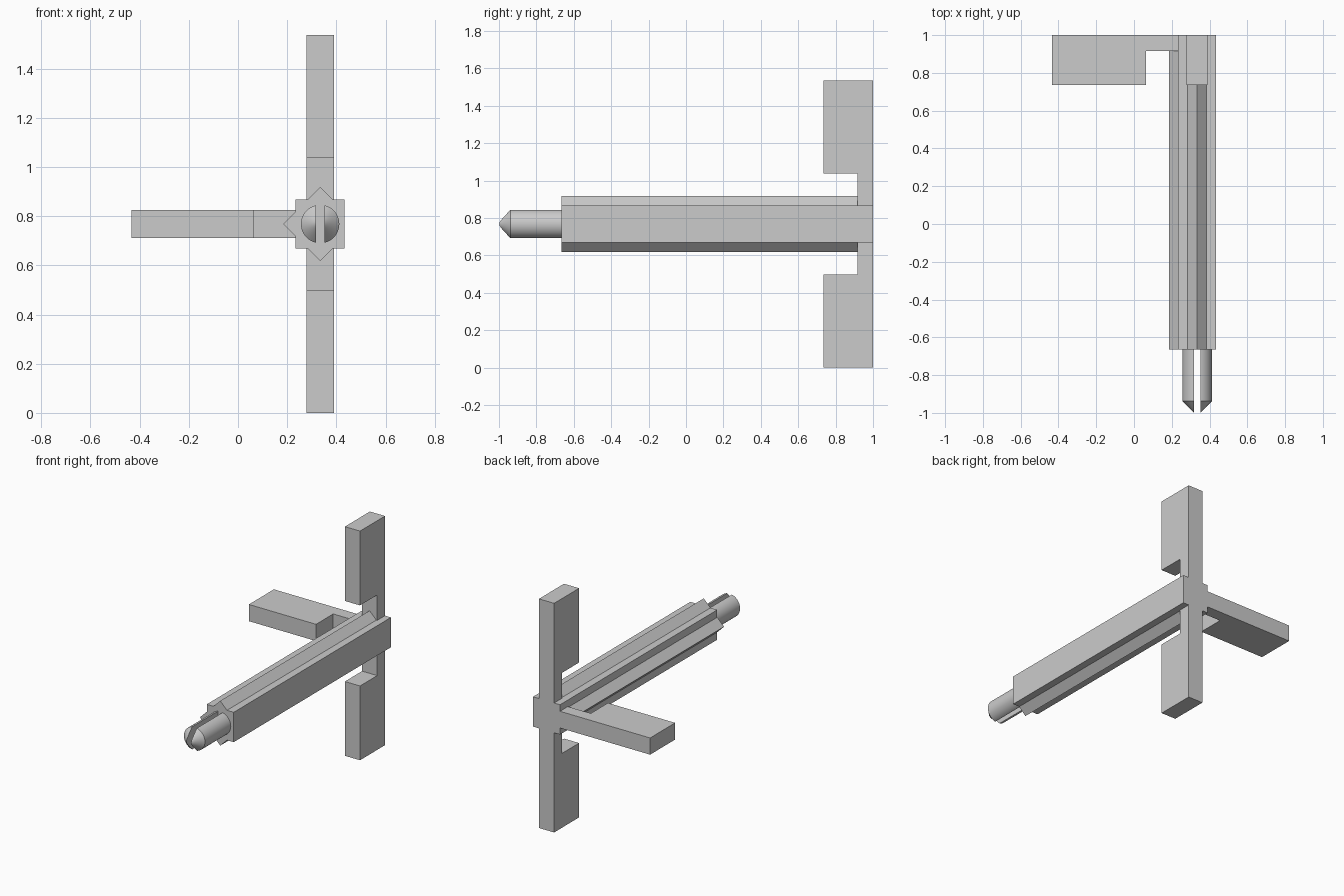
import bpy, bmesh, math
from mathutils import Matrix, Vector

if "Cube" in bpy.data.objects:
    bpy.data.objects.remove(bpy.data.objects["Cube"])

CX, CZ = 0.334, 0.768      # axis of the long bar
HALF = 0.10                # half width of the bar
FRONT, BACK = -0.665, 1.0
STEP = 0.917               # front of the thin arm webs, back of the ridges

grey = bpy.data.materials.new("plain grey")
grey.use_nodes = True
grey.diffuse_color = (0.6, 0.6, 0.6, 1)
grey.node_tree.nodes["Principled BSDF"].inputs["Base Color"].default_value = (0.6, 0.6, 0.6, 1)


def finish(name, bm, angle=0.0):
    """Place the part on the bar axis after turning it about that axis."""
    bmesh.ops.transform(bm, verts=bm.verts,
                        matrix=Matrix.Translation((CX, 0, CZ)) @ Matrix.Rotation(angle, 4, 'Y'))
    bmesh.ops.recalc_face_normals(bm, faces=bm.faces)
    mesh = bpy.data.meshes.new(name)
    bm.to_mesh(mesh)
    bm.free()
    mesh.materials.append(grey)
    obj = bpy.data.objects.new(name, mesh)
    bpy.context.collection.objects.link(obj)
    return obj


def prism(name, points, offset, angle=0.0):
    """Extrude a flat outline along the offset vector."""
    bm = bmesh.new()
    face = bm.faces.new([bm.verts.new(p) for p in points])
    new = bmesh.ops.extrude_face_region(bm, geom=[face], use_keep_orig=True)["geom"]
    bmesh.ops.translate(bm, vec=offset, verts=[v for v in new if isinstance(v, bmesh.types.BMVert)])
    return finish(name, bm, angle)


# Square bar
square = [(x * HALF, FRONT, z * HALF) for x, z in ((-1, -1), (1, -1), (1, 1), (-1, 1))]
prism("square_bar", square, (0, BACK - FRONT, 0))

# Pointed ridges and notched arms on the top, bottom and right sides
ridge = [(-0.05, FRONT, HALF), (0.05, FRONT, HALF), (0, FRONT, 0.15)]
arm_outline = [(BACK, HALF), (BACK, CZ), (0.735, CZ), (0.735, 0.27), (STEP, 0.27), (STEP, HALF)]
arm = [(-0.056, y, r) for y, r in arm_outline]
for side, angle in (("top", 0), ("bottom", math.pi), ("right", -math.pi / 2)):
    prism(side + "_ridge", ridge, (0, STEP - FRONT, 0), angle)
    prism(side + "_arm", arm, (0.112, 0, 0), angle)

# Split round pin with a tapered tip, one half on each side of the slot
RADIUS, SLOT = 0.078, 0.0175
shoulder = -0.938
tip = shoulder - RADIUS
for side, sign in (("left", 1), ("right", -1)):
    bm = bmesh.new()
    outline = [bm.verts.new((r, y, 0)) for r, y in
               ((0, FRONT), (RADIUS, FRONT), (RADIUS, shoulder), (0, tip))]
    edges = [bm.edges.new(pair) for pair in zip(outline, outline[1:])]
    bmesh.ops.spin(bm, geom=outline + edges, cent=(0, 0, 0), axis=(0, 1, 0),
                   angle=math.tau, steps=48, use_merge=True)
    bmesh.ops.remove_doubles(bm, verts=bm.verts, dist=0.0001)
    cut = bmesh.ops.bisect_plane(bm, geom=bm.verts[:] + bm.edges[:] + bm.faces[:],
                                 plane_co=(sign * SLOT, 0, 0), plane_no=Vector((sign, 0, 0)),
                                 clear_inner=True)
    rim = [e for e in cut["geom_cut"] if isinstance(e, bmesh.types.BMEdge)]
    bmesh.ops.contextual_create(bm, geom=rim)
    pin = finish(side + "_pin_half", bm)
    bpy.ops.object.select_all(action='DESELECT')
    pin.select_set(True)
    bpy.context.view_layer.objects.active = pin
    bpy.ops.object.shade_smooth_by_angle(angle=math.radians(30))
